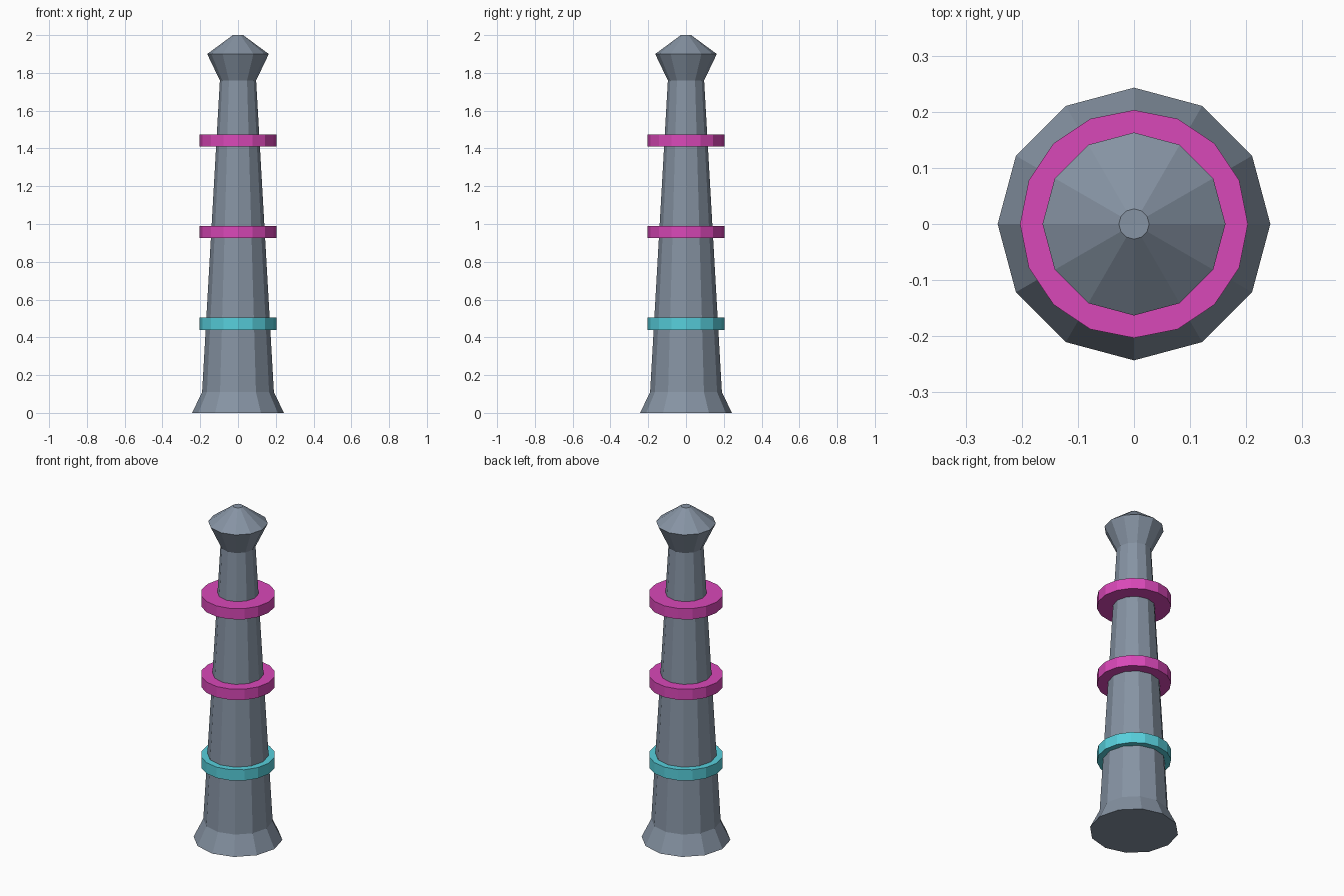
import bpy
import bmesh
from math import cos, sin, tau

cube = bpy.data.objects.get("Cube")
if cube:
    bpy.data.objects.remove(cube, do_unlink=True)


def material(name, rgb):
    mat = bpy.data.materials.new(name)
    mat.use_nodes = True
    color = (*rgb, 1.0)
    mat.diffuse_color = color
    mat.node_tree.nodes["Principled BSDF"].inputs["Base Color"].default_value = color
    return mat


def lathe(name, profile, sides, mat):
    """Closed faceted solid from (radius, height) pairs, bottom to top."""
    bm = bmesh.new()
    rings = [[bm.verts.new((r * cos(tau * i / sides), r * sin(tau * i / sides), z))
              for i in range(sides)] for r, z in profile]
    for low, high in zip(rings, rings[1:]):
        for i in range(sides):
            j = (i + 1) % sides
            bm.faces.new((low[i], low[j], high[j], high[i]))
    bm.faces.new(rings[0][::-1])
    bm.faces.new(rings[-1])
    mesh = bpy.data.meshes.new(name)
    bm.to_mesh(mesh)
    bm.free()
    mesh.materials.append(mat)
    obj = bpy.data.objects.new(name, mesh)
    bpy.context.collection.objects.link(obj)
    return obj


slate = material("slate grey", (0.238, 0.292, 0.366))
magenta = material("magenta", (0.694, 0.065, 0.479))
cyan = material("cyan", (0.095, 0.624, 0.716))

# Flared foot, tapering shaft and pointed cap
lathe("tower", [(0.243, 0), (0.19, 0.11), (0.096, 1.76),
                (0.163, 1.9), (0.027, 2.0)], 12, slate)

# Collars around the shaft
for name, z, mat in (("lower_ring", 0.44, cyan),
                     ("middle_ring", 0.925, magenta),
                     ("upper_ring", 1.41, magenta)):
    lathe(name, [(0.203, z), (0.203, z + 0.065)], 16, mat)
